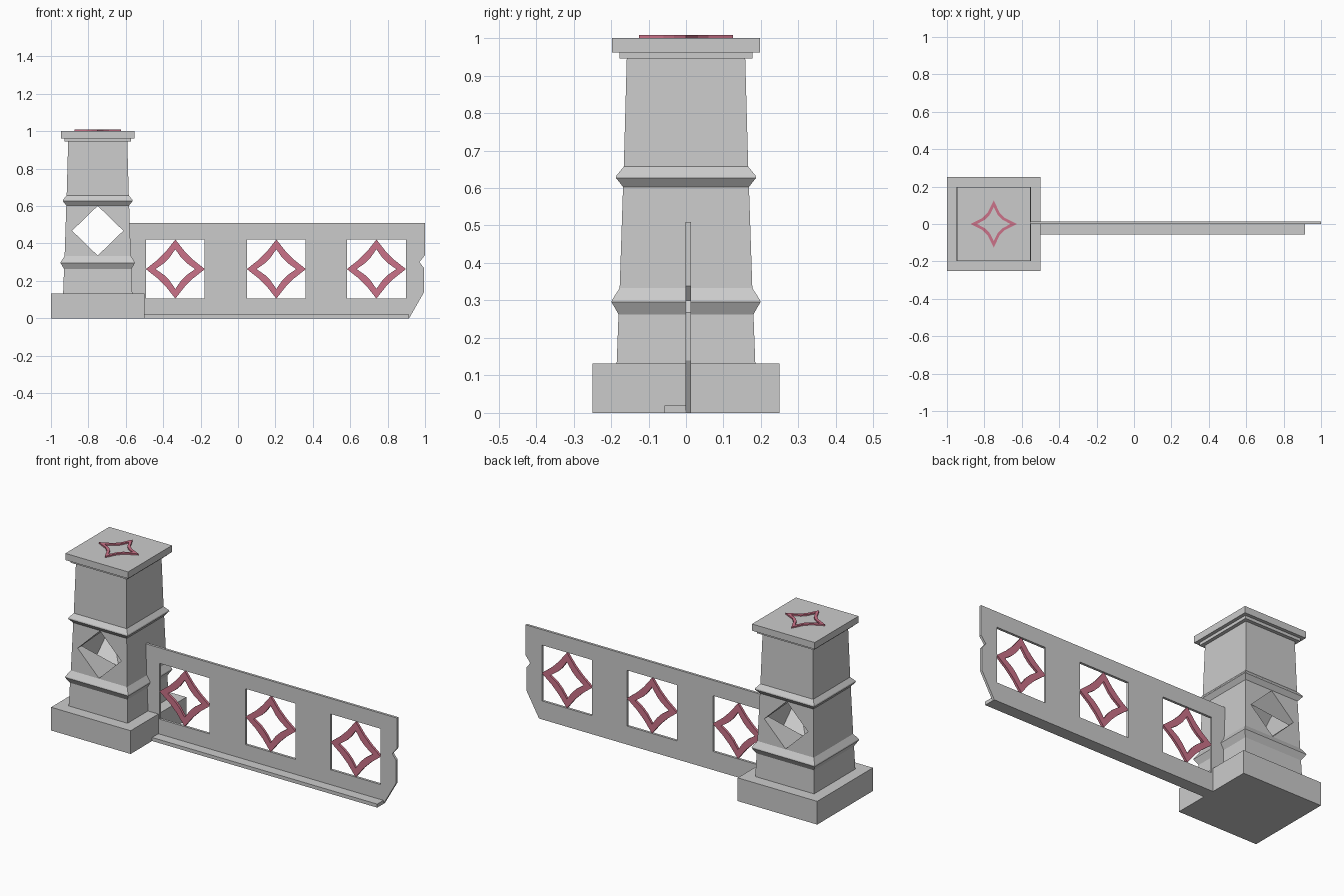
import bpy
import bmesh
from math import pi, cos, sin, radians
from mathutils import Matrix

if "Cube" in bpy.data.objects:
    bpy.data.objects.remove(bpy.data.objects["Cube"])

PX = -0.75  # pillar centre


def material(name, color):
    m = bpy.data.materials.new(name)
    m.diffuse_color = color
    m.use_nodes = True
    m.node_tree.nodes["Principled BSDF"].inputs["Base Color"].default_value = m.diffuse_color
    return m


PINK = material("pink", (0.60, 0.17, 0.25, 1))


def add_object(name, mesh, mat=None):
    ob = bpy.data.objects.new(name, mesh)
    bpy.context.scene.collection.objects.link(ob)
    if mat:
        mesh.materials.clear()
        mesh.materials.append(mat)
    return ob


def bake(ob):
    """Replace an object's modifiers / curve with the resulting mesh."""
    bpy.context.view_layer.update()
    dg = bpy.context.evaluated_depsgraph_get()
    return bpy.data.meshes.new_from_object(ob.evaluated_get(dg))


def square_stack(name, profile):
    """Square column through (half width, height) pairs."""
    bm = bmesh.new()
    rings = [[bm.verts.new((PX + sx * h, sy * h, z))
              for sx, sy in ((-1, -1), (1, -1), (1, 1), (-1, 1))] for h, z in profile]
    for a, b in zip(rings, rings[1:]):
        for i in range(4):
            j = (i + 1) % 4
            bm.faces.new((a[i], a[j], b[j], b[i]))
    bm.faces.new(rings[0][::-1])
    bm.faces.new(rings[-1])
    bmesh.ops.recalc_face_normals(bm, faces=bm.faces)
    me = bpy.data.meshes.new(name)
    bm.to_mesh(me)
    bm.free()
    return add_object(name, me)


def plate(name, loops, thickness, matrix, mat=None):
    """Flat plate from closed outlines; inner outlines become holes."""
    cu = bpy.data.curves.new(name, 'CURVE')
    cu.dimensions = '2D'
    cu.fill_mode = 'BOTH'
    cu.extrude = thickness / 2
    for pts in loops:
        sp = cu.splines.new('POLY')
        sp.points.add(len(pts) - 1)
        for p, (x, y) in zip(sp.points, pts):
            p.co = (x, y, 0, 1)
        sp.use_cyclic_u = True
    tmp = add_object("tmp", cu)
    me = bake(tmp)
    bpy.data.objects.remove(tmp)
    bm = bmesh.new()
    bm.from_mesh(me)
    bmesh.ops.remove_doubles(bm, verts=bm.verts, dist=1e-5)
    bmesh.ops.transform(bm, matrix=matrix, verts=bm.verts)
    bmesh.ops.recalc_face_normals(bm, faces=bm.faces)
    bm.to_mesh(me)
    bm.free()
    me.name = name
    for p in me.polygons:
        p.use_smooth = False
    return add_object(name, me, mat)


def star(tip, waist):
    """Four-pointed star with gently concave sides."""
    pts = []
    for k in range(4):
        for r, da in ((tip, 0), (waist * 1.10, 28), (waist * 1.10, 62)):
            a = k * pi / 2 + radians(da)
            pts.append((r * cos(a), r * sin(a)))
    return pts


def upright(x, y, z):
    return Matrix.Translation((x, y, z)) @ Matrix.Rotation(pi / 2, 4, 'X')


# Pillar: plinth, tapered shaft with two bands, cap
square_stack("pillar_base", [(0.25, 0), (0.25, 0.132)])
shaft = square_stack("pillar_shaft", [
    (0.185, 0.13), (0.180, 0.263), (0.199, 0.296), (0.197, 0.302), (0.177, 0.333),
    (0.168, 0.603), (0.187, 0.627), (0.185, 0.634), (0.166, 0.657), (0.158, 0.946)])
square_stack("pillar_cap", [(0.178, 0.945), (0.178, 0.962), (0.197, 0.9621), (0.197, 1.0)])

# Diamond opening front to back, with a closed cross recess inside
diamond = [(0.137, 0), (0, 0.133), (-0.137, 0), (0, -0.133)]
centre = upright(PX, 0, 0.468)
cutters = [
    plate("opening_cutter", [diamond], 0.8, centre),
    plate("recess_cutter", [diamond], 0.30,
          Matrix.Translation((PX, 0, 0.468)) @ Matrix.Rotation(pi / 2, 4, 'Z')
          @ Matrix.Rotation(pi / 2, 4, 'X'))]
for c in cutters:
    c.hide_render = True
    mod = shaft.modifiers.new("cut", 'BOOLEAN')
    mod.operation = 'DIFFERENCE'
    mod.solver = 'EXACT'
    mod.object = c
cut_mesh = bake(shaft)
shaft.modifiers.clear()
shaft.data = cut_mesh
for c in cutters:
    bpy.data.objects.remove(c)

# Star ornament on the cap
plate("cap_star", [star(0.125, 0.062), star(0.090, 0.046)], 0.012,
      Matrix.Translation((PX, 0, 1.002)), PINK)

# Wall panel with three square windows and a broken right end
window_x = (-0.335, 0.205, 0.74)
outline = [(-0.59, 0), (0.915, 0), (0.995, 0.14), (0.995, 0.268), (0.97, 0.30),
           (1.0, 0.338), (1.0, 0.51), (-0.59, 0.51)]
windows = [[(x - 0.157, 0.105), (x + 0.157, 0.105), (x + 0.157, 0.422), (x - 0.157, 0.422)]
           for x in window_x]
plate("wall_panel", [outline] + windows, 0.014, upright(0, 0.006, 0))

# Star ornaments in the windows
for i, x in enumerate(window_x):
    plate(f"window_star_{i + 1}", [star(0.158, 0.097), star(0.106, 0.062)], 0.014,
          upright(x, 0.006, 0.263), PINK)

# Foot flange along the bottom front edge
plate("wall_foot", [[(-0.52, -0.057), (0.915, -0.057), (0.915, 0.005), (-0.52, 0.005)]],
      0.02, Matrix.Translation((0, 0, 0.010)))
